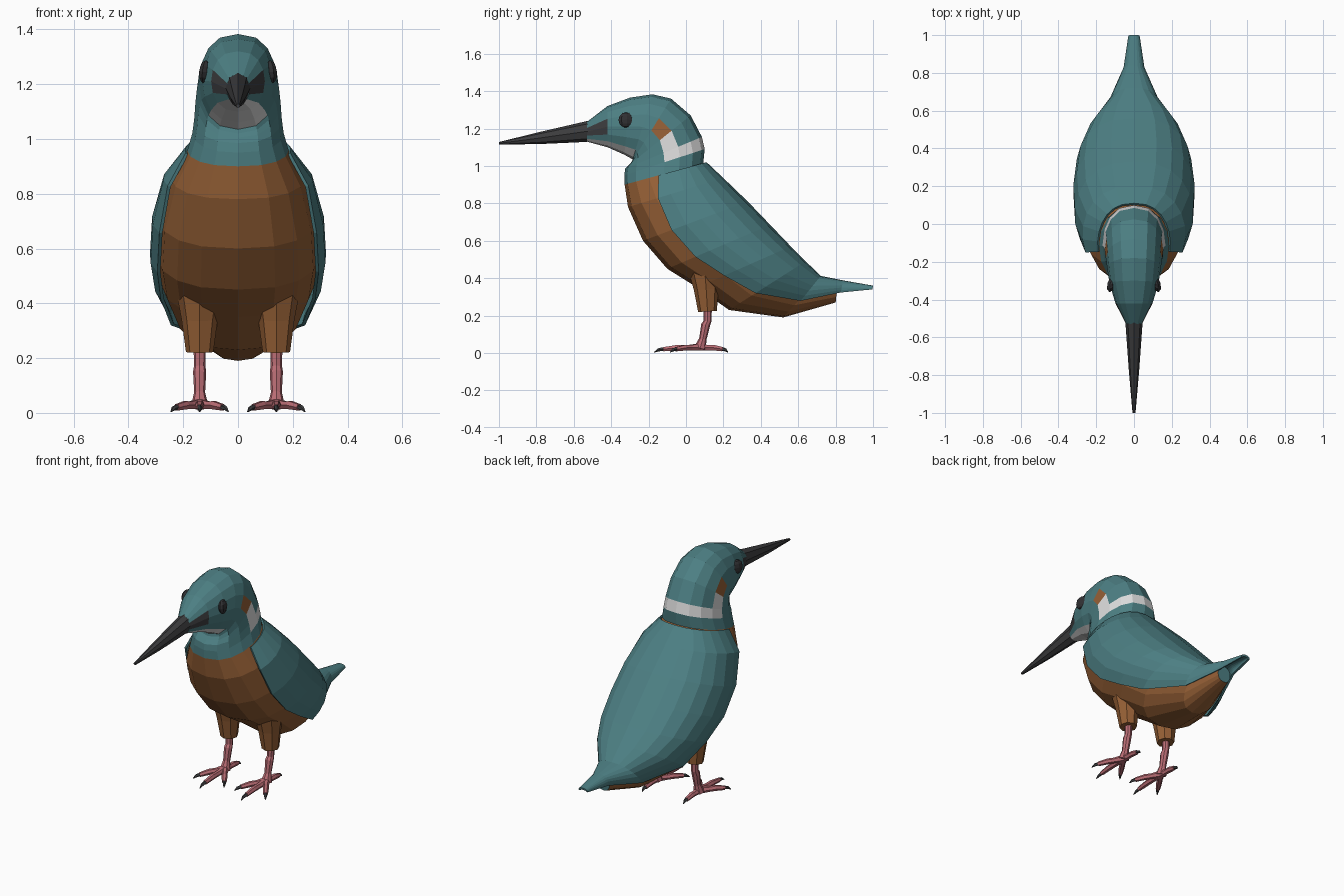
import bpy, bmesh, math
from mathutils import Vector

if "Cube" in bpy.data.objects:
    bpy.data.objects.remove(bpy.data.objects["Cube"])


def material(name, rgb):
    m = bpy.data.materials.new(name)
    m.diffuse_color = (*rgb, 1)
    m.use_nodes = True
    m.node_tree.nodes["Principled BSDF"].inputs["Base Color"].default_value = m.diffuse_color
    return m


TEAL = material("teal_feathers", (0.073, 0.212, 0.228))
ORANGE = material("orange_feathers", (0.30, 0.115, 0.036))
WHITE = material("white_feathers", (0.72, 0.72, 0.72))
DARK = material("dark_horn", (0.045, 0.045, 0.048))
PINK = material("pink_skin", (0.50, 0.155, 0.18))
EYE = material("eye_black", (0.03, 0.03, 0.033))


def make_object(name, bm, mats):
    me = bpy.data.meshes.new(name)
    bm.to_mesh(me)
    bm.free()
    for m in mats:
        me.materials.append(m)
    ob = bpy.data.objects.new(name, me)
    bpy.context.collection.objects.link(ob)
    return ob


def ring_point(ring, t, power):
    """Point on a cross-section given by its top (y,z), bottom (y,z), half width."""
    ty, tz, by, bz, hw = ring[:5]
    c, s = math.cos(t), math.sin(t)
    x = math.copysign(abs(s) ** power, s) * hw if abs(s) > 1e-6 else 0
    return ((x, (ty + by) / 2 + c * (ty - by) / 2, (tz + bz) / 2 + c * (tz - bz) / 2))


def loft(name, rings, mats, n=16, power=0.8, rule=None, arcs=None):
    """Skin through rings; arcs gives half angles (degrees) for open shells."""
    bm = bmesh.new()
    rows = []
    for i, r in enumerate(rings):
        if arcs:
            a = math.radians(arcs[i])
            ts = [-a + 2 * a * k / n for k in range(n + 1)]
        else:
            ts = [2 * math.pi * k / n for k in range(n)]
        rows.append([bm.verts.new(ring_point(r, t, power)) for t in ts])
    for i in range(len(rows) - 1):
        for k in range(n):
            j = (k + 1) if arcs else (k + 1) % n
            f = bm.faces.new((rows[i][k], rows[i][j], rows[i + 1][j], rows[i + 1][k]))
            if rule:
                f.material_index = rule(i, min(k, n - 1 - k))
    if not arcs:
        bm.faces.new(rows[0][::-1])
        bm.faces.new(rows[-1])
    return make_object(name, bm, mats)


def tube(name, pts, radii, mat, n=6):
    bm = bmesh.new()
    pts = [Vector(p) for p in pts]
    rows = []
    for i, p in enumerate(pts):
        d = pts[min(i + 1, len(pts) - 1)] - pts[max(i - 1, 0)]
        q = d.to_track_quat('Z', 'Y')
        rows.append([bm.verts.new(p + q @ Vector((math.cos(a), math.sin(a), 0)) * radii[i])
                     for a in (2 * math.pi * k / n for k in range(n))])
    for r0, r1 in zip(rows, rows[1:]):
        for k in range(n):
            bm.faces.new((r0[k], r0[(k + 1) % n], r1[(k + 1) % n], r1[k]))
    bm.faces.new(rows[0][::-1])
    bm.faces.new(rows[-1])
    bmesh.ops.recalc_face_normals(bm, faces=bm.faces)
    return make_object(name, bm, [mat])


# Head and neck sections: top y, top z, bottom y, bottom z, half width
head = [
    (-0.53, 1.235, -0.53, 1.13, 0.042),
    (-0.42, 1.32, -0.42, 1.10, 0.098),
    (-0.30, 1.365, -0.33, 1.06, 0.13),
    (-0.18, 1.383, -0.285, 1.035, 0.142),
    (-0.08, 1.36, -0.29, 1.02, 0.149),
    (0.025, 1.27, -0.305, 1.005, 0.155),
    (0.085, 1.155, -0.325, 0.985, 0.16),
    (0.10, 1.09, -0.33, 0.95, 0.167),
]
# Torso sections from the shoulders to the tail root
torso = [
    (0.11, 1.02, -0.328, 0.90, 0.185),
    (0.20, 0.935, -0.31, 0.78, 0.243),
    (0.33, 0.81, -0.23, 0.60, 0.285),
    (0.45, 0.685, -0.10, 0.45, 0.293),
    (0.56, 0.57, 0.06, 0.35, 0.275),
    (0.64, 0.49, 0.23, 0.23, 0.225),
    (0.72, 0.41, 0.52, 0.19, 0.115),
]
inner = [(ty + (by - ty) * 0.04, tz + (bz - tz) * 0.04, by, bz, hw)
         for ty, tz, by, bz, hw in torso]
inner.append((0.81, 0.365, 0.80, 0.27, 0.045))


def plumage(i, k):
    """Material slot for section i and side step k (0 at the top, 7 below)."""
    if i >= 8:
        return 1                                   # breast and belly
    if (i == 6 and k < 4) or (i == 5 and k == 3):
        return 2                                   # neck band
    if i == 4 and k == 3:
        return 1                                   # ear patch
    if i == 0 and k in (3, 4):
        return 3                                   # lores
    if i < 3 and k >= 6:
        return 2                                   # throat
    return 0


loft("body_and_head", head + inner, [TEAL, ORANGE, WHITE, DARK], rule=plumage)

# Folded wings, back and tail as one proud shell
shell = [(ty, tz, by, bz, hw + (0.008 if i == 0 else 0.03))
         for i, (ty, tz, by, bz, hw) in enumerate(torso)]
shell[-1] = (0.72, 0.412, 0.55, 0.20, 0.135)
shell += [(0.84, 0.388, 0.82, 0.285, 0.055), (1.0, 0.36, 0.995, 0.33, 0.03)]
wings = loft("wings_and_tail", shell, [TEAL], n=14,
             arcs=[100, 112, 117, 117, 115, 108, 105, 105, 110])
mod = wings.modifiers.new("thickness", 'SOLIDIFY')
mod.thickness = 0.012
mod.offset = -1

# Beak
loft("beak", [(-1.0, 1.128, -1.0, 1.114, 0.008),
              (-0.78, 1.182, -0.78, 1.117, 0.027),
              (-0.52, 1.242, -0.54, 1.128, 0.045),
              (-0.44, 1.225, -0.44, 1.14, 0.05)], [DARK], n=8, power=1)

for s, side in ((1, "right"), (-1, "left")):
    # Eye
    bm = bmesh.new()
    bmesh.ops.create_uvsphere(bm, u_segments=8, v_segments=6, radius=0.042)
    eye = make_object("eye_" + side, bm, [EYE])
    eye.scale = (0.5, 1, 1)
    eye.location = (s * 0.121, -0.32, 1.245)
    eye.rotation_euler = (0, -s * 0.1, s * 0.22)

    # Feathered thigh, then shank with a knobbly ankle
    x = s * 0.14
    tube("thigh_" + side, [(x, 0.10, 0.44), (x, 0.108, 0.34), (x, 0.115, 0.222)],
         [0.085, 0.066, 0.05], ORANGE, 8)
    tube("shank_" + side, [(x, 0.117, 0.25), (x, 0.115, 0.17), (x, 0.105, 0.15),
                           (x, 0.09, 0.075), (x, 0.075, 0.025)],
         [0.022, 0.021, 0.024, 0.02, 0.032], PINK, 8)

    # Three front toes and one hind toe, each with a claw
    for toe, dx, dy in (("middle", 0, -0.245), ("outer", 0.105, -0.16),
                        ("inner", -0.105, -0.16), ("hind", 0, 0.15)):
        def at(f, z):
            return (x + s * dx * f, 0.075 + dy * f, z)
        tube(f"{toe}_toe_{side}", [at(0, 0.032), at(0.3, 0.028), at(0.5, 0.028), at(0.8, 0.02)],
             [0.022, 0.016, 0.017, 0.013], PINK)
        tube(f"{toe}_claw_{side}", [at(0.77, 0.022), at(0.9, 0.017), at(1, 0.004)],
             [0.011, 0.009, 0.002], DARK, 5)
